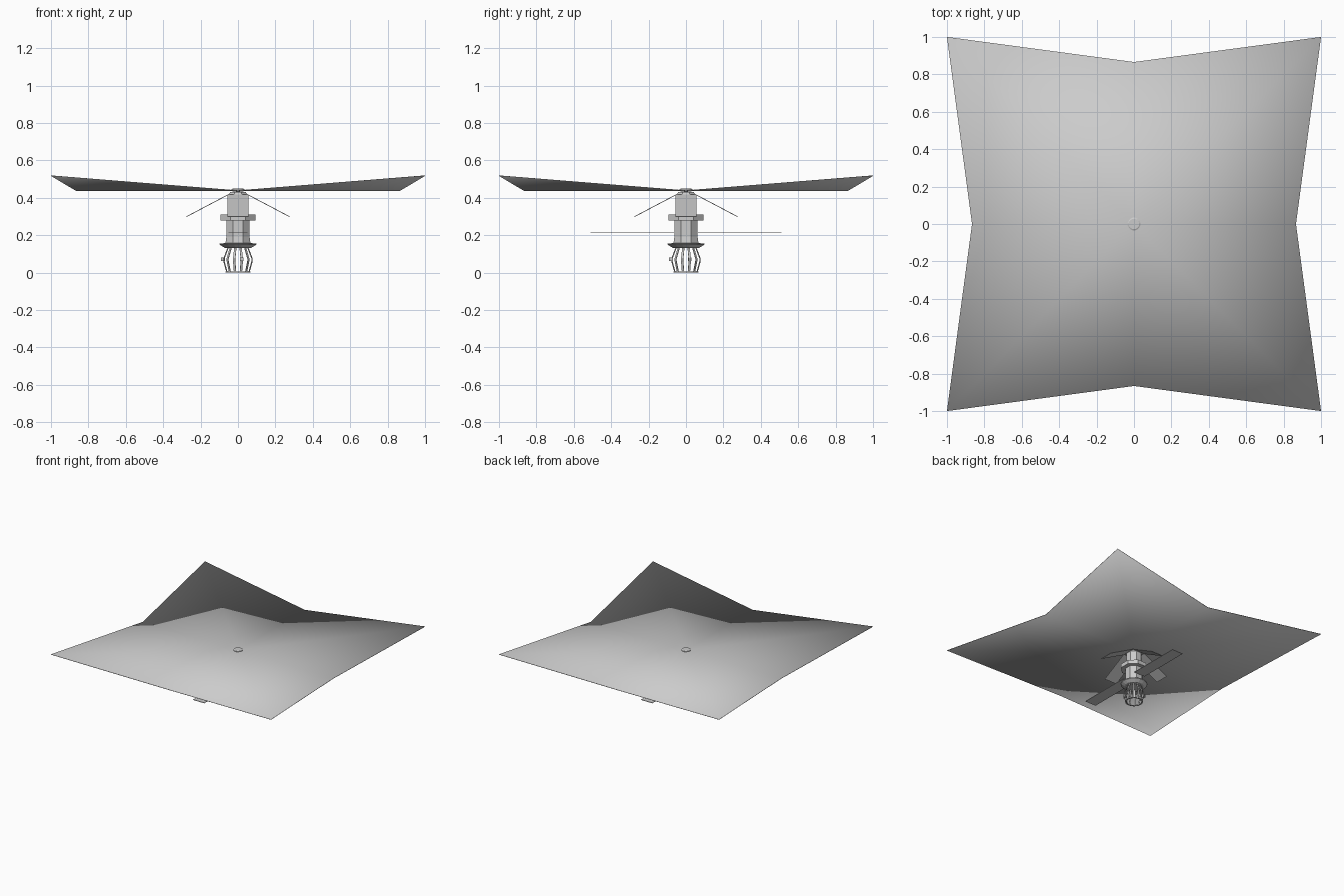
import bpy, bmesh
from math import pi, cos, sin
from mathutils import Matrix, Vector

if "Cube" in bpy.data.objects:
    bpy.data.objects.remove(bpy.data.objects["Cube"])


def make(name, verts, faces, smooth=False):
    me = bpy.data.meshes.new(name)
    me.from_pydata(verts, [], faces)
    bm = bmesh.new()
    bm.from_mesh(me)
    bmesh.ops.recalc_face_normals(bm, faces=bm.faces)
    bm.to_mesh(me)
    bm.free()
    for p in me.polygons:
        p.use_smooth = smooth
    ob = bpy.data.objects.new(name, me)
    bpy.context.collection.objects.link(ob)
    return ob


def lathe(name, profile, n, closed=False):
    """Revolve (radius, z) points into an n-sided solid, flat side to the front."""
    v, f = [], []
    for r, z in profile:
        for i in range(n):
            a = 2 * pi * (i + .5) / n
            v.append((r * cos(a) / cos(pi / n), r * sin(a) / cos(pi / n), z))
    m = len(profile)
    for k in range(m if closed else m - 1):
        a, b = k * n, (k + 1) % m * n
        f += [(a + i, a + (i + 1) % n, b + (i + 1) % n, b + i) for i in range(n)]
    if not closed:
        f += [tuple(range(n)), tuple(range((m - 1) * n, m * n))]
    return make(name, v, f)


def box(name, centre, size, turn=Matrix()):
    bm = bmesh.new()
    bmesh.ops.create_cube(bm, size=1)
    bm.transform(turn @ Matrix.Translation(centre) @ Matrix.Diagonal((*size, 1)))
    me = bpy.data.meshes.new(name)
    bm.to_mesh(me)
    bm.free()
    ob = bpy.data.objects.new(name, me)
    bpy.context.collection.objects.link(ob)
    return ob


# Sail: thin star-shaped sheet with raised corners, smooth over the rim
rim = [(1, 1, .52), (0, .866, .44), (-1, 1, .52), (-.866, 0, .44),
       (-1, -1, .52), (0, -.866, .44), (1, -1, .52), (.866, 0, .44)]
top = [(0, 0, .44)] + rim
verts = top + [(x, y, z - .003) for x, y, z in top]
faces = []
for i in range(8):
    a, b = 1 + i, 1 + (i + 1) % 8
    faces += [(0, a, b), (9, b + 9, a + 9), (a, a + 9, b + 9, b)]
make("sail", verts, faces, smooth=True)

# Hub and neck through the sail centre
lathe("sail_hub", [(.026, .434), (.034, .438), (.034, .446), (.028, .449)], 16)
lathe("neck", [(.011, .42), (.011, .436)], 12)

# Octagonal body, collar and flared base plate
lathe("upper_body", [(.056, .28), (.056, .41), (.042, .43)], 8)
lathe("lower_body", [(.068, .15), (.062, .19), (.062, .285)], 8)
lathe("collar", [(.055, .28), (.094, .28), (.094, .312), (.055, .312)], 8, True)
lathe("base_plate", [(.072, .133), (.098, .15), (.1, .156), (.06, .158)], 16)

# Straight panel wings
for s in (-1, 1):
    box("panel_wing", (0, s * .287, .213), (.1, .446, .004))

# Four sloping flaps
for k in range(4):
    turn = Matrix.Rotation(k * pi / 2, 4, 'Z')
    slope = Matrix.Translation((.052, 0, .417)) @ Matrix.Rotation(.485, 4, 'Y')
    box("sloping_flap", (.126, 0, 0), (.252, .114, .004), turn @ slope)

# Docking cage: bent slats around the axis
n = 12
path = [(.053, .137), (.078, .075), (.078, .062), (.062, .006)]
for k in range(n):
    a = 2 * pi * (k + .5) / n
    out, side = Vector((cos(a), sin(a), 0)), Vector((-sin(a), cos(a), 0))
    v, f = [], []
    for r, z in path:
        for dr, ds in ((-.002, -.006), (.002, -.006), (.002, .006), (-.002, .006)):
            v.append(out * (r + dr) + side * ds + Vector((0, 0, z)))
    for j in range(len(path) - 1):
        f += [(4*j + i, 4*j + (i+1) % 4, 4*j + 4 + (i+1) % 4, 4*j + 4 + i) for i in range(4)]
    f += [(0, 1, 2, 3), (12, 13, 14, 15)]
    make("cage_slat", v, f)
lathe("cage_ring", [(.056, 0), (.066, 0), (.066, .006), (.056, .006)], 24, True)

# Small sensor boxes on the cage
for x, y in ((-.08, .02), (.02, -.08)):
    box("sensor", (x, y, .072), (.02, .02, .02))
